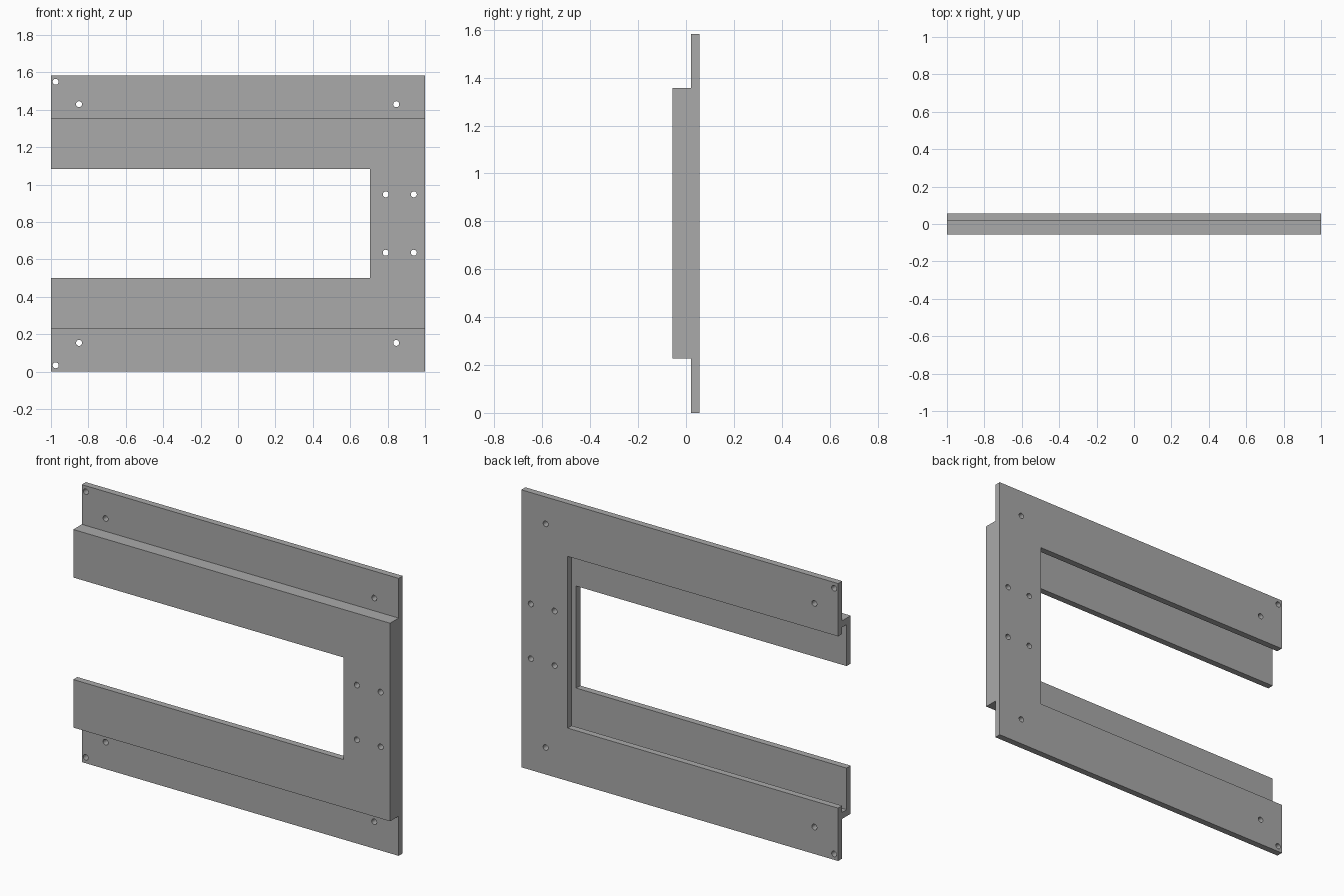
import bpy
import bmesh
from math import pi
from mathutils import Matrix, Vector

cube = bpy.data.objects.get("Cube")
if cube:
    bpy.data.objects.remove(cube, do_unlink=True)

HEIGHT = 1.583
MID = HEIGHT / 2
HALF_DEPTH = 0.057
SHEET = 0.037          # sheet thickness
HOLE_RADIUS = 0.016

steel = bpy.data.materials.new("plain_grey")
steel.use_nodes = True
grey = (0.4, 0.4, 0.4, 1.0)
steel.diffuse_color = grey
steel.node_tree.nodes["Principled BSDF"].inputs["Base Color"].default_value = grey


def link_mesh(name, bm):
    mesh = bpy.data.meshes.new(name)
    bmesh.ops.recalc_face_normals(bm, faces=bm.faces)
    bm.to_mesh(mesh)
    bm.free()
    obj = bpy.data.objects.new(name, mesh)
    bpy.context.collection.objects.link(obj)
    return obj


def u_plate(name, y0, y1, outer, inner, inner_x):
    """U-shaped plate open towards -x; outer and inner are half heights."""
    profile = [(-1, -outer), (1, -outer), (1, outer), (-1, outer),
               (-1, inner), (inner_x, inner), (inner_x, -inner), (-1, -inner)]
    bm = bmesh.new()
    face = bm.faces.new([bm.verts.new((x, y0, MID + z)) for x, z in profile])
    grown = bmesh.ops.extrude_face_region(bm, geom=[face])["geom"]
    bmesh.ops.translate(bm, vec=Vector((0, y1 - y0, 0)),
                        verts=[g for g in grown if isinstance(g, bmesh.types.BMVert)])
    obj = link_mesh(name, bm)
    obj.data.materials.append(steel)
    return obj


def drill(obj, holes):
    """Cut round holes through the plate, mirrored about mid height."""
    bm = bmesh.new()
    for x, z in holes:
        for side in (-1, 1):
            place = Matrix.Translation((x, 0, MID + side * z)) @ Matrix.Rotation(pi / 2, 4, "X")
            bmesh.ops.create_cone(bm, cap_ends=True, segments=24, radius1=HOLE_RADIUS,
                                  radius2=HOLE_RADIUS, depth=0.4, matrix=place)
    cutter = link_mesh("hole_cutter", bm)
    cutter.hide_render = True
    mod = obj.modifiers.new("holes", "BOOLEAN")
    mod.operation = "DIFFERENCE"
    mod.solver = "EXACT"
    mod.object = cutter
    graph = bpy.context.evaluated_depsgraph_get()
    cut_mesh = bpy.data.meshes.new_from_object(obj.evaluated_get(graph))
    obj.modifiers.clear()
    obj.data = cut_mesh
    bpy.data.objects.remove(cutter, do_unlink=True)


side_holes = [(0.79, 0.156), (0.94, 0.156)]
flange_holes = [(-0.975, 0.758), (-0.85, 0.638), (0.846, 0.638)]

# Raised front panel, step wall joining the two sheets, and rear flange
front_panel = u_plate("front_panel", -HALF_DEPTH, SHEET - HALF_DEPTH, 0.565, 0.291, 0.707)
step_wall = u_plate("step_wall", SHEET - HALF_DEPTH, HALF_DEPTH - SHEET,
                    0.565, 0.565 - SHEET, 1 - SHEET)
rear_flange = u_plate("rear_flange", HALF_DEPTH - SHEET, HALF_DEPTH, MID, 0.49, 0.707)

drill(front_panel, side_holes)
drill(rear_flange, side_holes + flange_holes)
